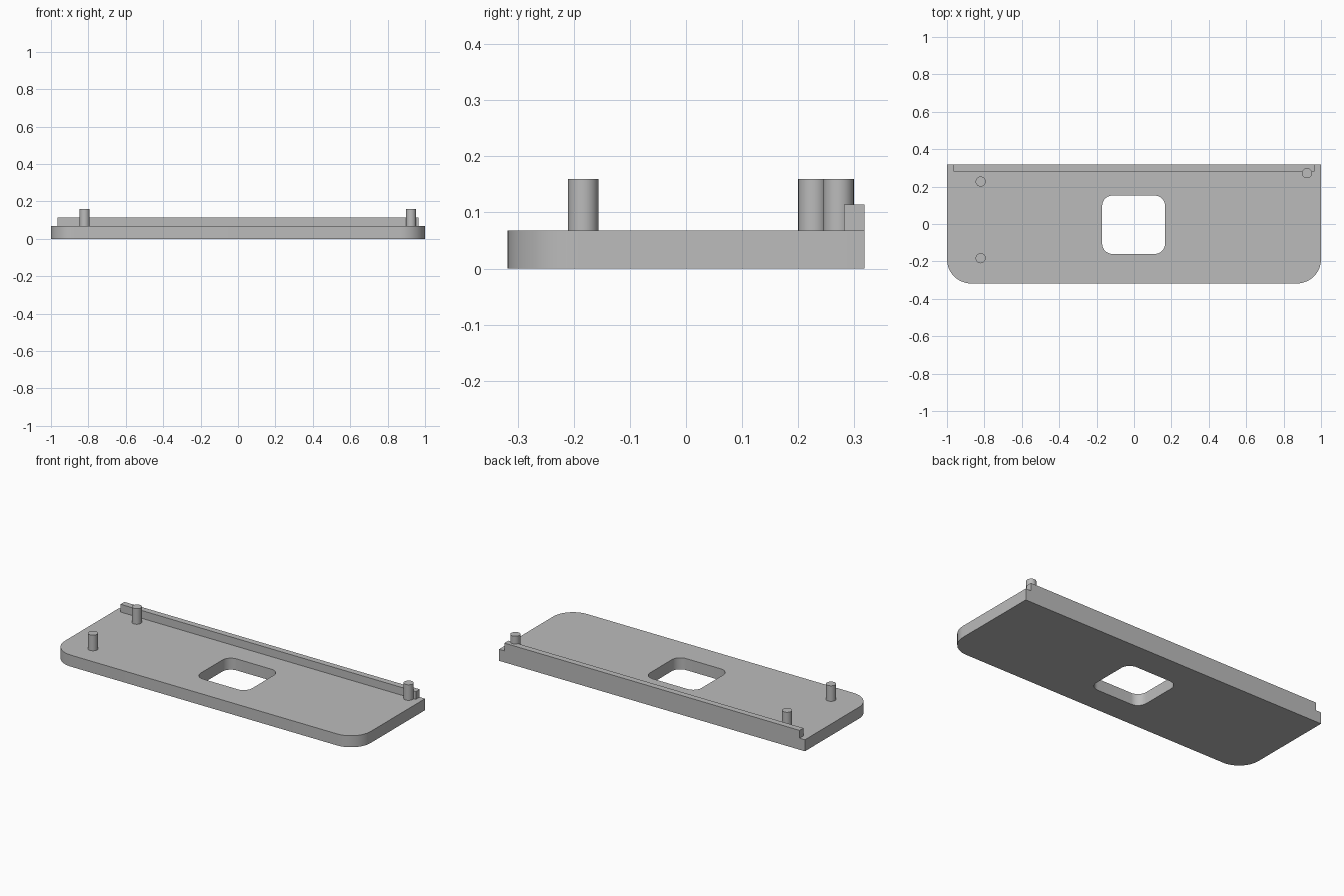
import bpy
import bmesh
from math import cos, sin, pi, radians

if "Cube" in bpy.data.objects:
    bpy.data.objects.remove(bpy.data.objects["Cube"], do_unlink=True)

grey = bpy.data.materials.new("plain_grey")
grey.use_nodes = True
grey.diffuse_color = (0.5, 0.5, 0.5, 1)
grey.node_tree.nodes["Principled BSDF"].inputs["Base Color"].default_value = (0.5, 0.5, 0.5, 1)


def outline(x0, x1, y0, y1, front_r=0, back_r=0, steps=12):
    """Rectangle outline with optional rounded front and back corners."""
    corners = [(x0, y0, 1, 1, front_r, pi), (x1, y0, -1, 1, front_r, 1.5 * pi),
               (x1, y1, -1, -1, back_r, 0), (x0, y1, 1, -1, back_r, 0.5 * pi)]
    points = []
    for x, y, sx, sy, r, start in corners:
        count = steps if r else 0
        for i in range(count + 1):
            a = start + 0.5 * pi * i / max(count, 1)
            points.append((x + r * (sx + cos(a)), y + r * (sy + sin(a))))
    return points


def prism(name, points, z0, z1):
    """Extrude a flat outline upward."""
    bm = bmesh.new()
    face = bm.faces.new([bm.verts.new((x, y, z0)) for x, y in points])
    top = bmesh.ops.extrude_face_region(bm, geom=[face])["geom"]
    verts = [v for v in top if isinstance(v, bmesh.types.BMVert)]
    bmesh.ops.translate(bm, verts=verts, vec=(0, 0, z1 - z0))
    bmesh.ops.recalc_face_normals(bm, faces=bm.faces)
    mesh = bpy.data.meshes.new(name)
    bm.to_mesh(mesh)
    bm.free()
    mesh.materials.append(grey)
    obj = bpy.data.objects.new(name, mesh)
    bpy.context.collection.objects.link(obj)
    return obj


def smooth(obj):
    bpy.ops.object.select_all(action="DESELECT")
    obj.select_set(True)
    bpy.context.view_layer.objects.active = obj
    bpy.ops.object.shade_smooth_by_angle(angle=radians(30))


PLATE_TOP = 0.068

# Base plate with rounded front corners and a rounded window
plate = prism("base_plate", outline(-1, 1, -0.318, 0.318, front_r=0.13), 0, PLATE_TOP)
cutter = prism("window_cutter", outline(-0.17, 0.166, -0.16, 0.152, 0.055, 0.055), -0.1, 0.2)
cutter.hide_render = True
cut = plate.modifiers.new("window", "BOOLEAN")
cut.operation = "DIFFERENCE"
cut.solver = "EXACT"
cut.object = cutter
bpy.ops.object.select_all(action="DESELECT")
bpy.context.view_layer.objects.active = plate
plate.select_set(True)
bpy.ops.object.modifier_apply(modifier=cut.name)
bpy.data.objects.remove(cutter, do_unlink=True)
smooth(plate)

# Raised lip along the back edge
prism("back_lip", outline(-0.965, 0.965, 0.282, 0.318), PLATE_TOP, 0.114)

# Locating pegs
R = 0.027
pegs = {"right_front_peg": (-0.82, -0.183),
        "right_back_peg": (-0.82, 0.227),
        "left_back_peg": (0.925, 0.272)}
for name, (x, y) in pegs.items():
    ring = [(x + R * cos(2 * pi * i / 32), y + R * sin(2 * pi * i / 32)) for i in range(32)]
    smooth(prism(name, ring, PLATE_TOP, 0.16))
